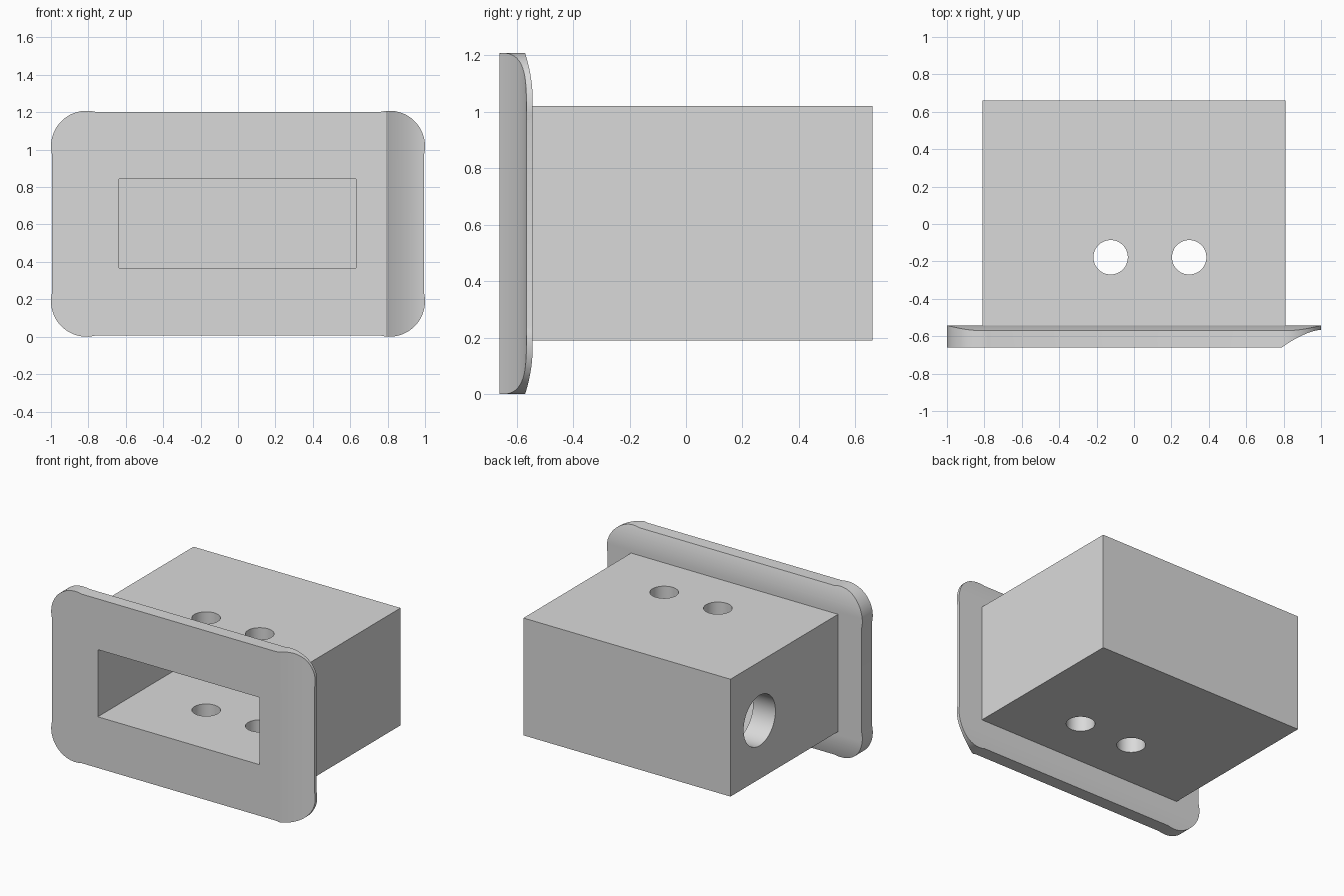
import bpy, bmesh, math
from mathutils import Vector

cube = bpy.data.objects.get("Cube")
if cube:
    bpy.data.objects.remove(cube, do_unlink=True)

grey = bpy.data.materials.new("light_grey")
grey.use_nodes = True
colour = (0.7, 0.7, 0.7, 1)
grey.diffuse_color = colour
grey.node_tree.nodes["Principled BSDF"].inputs["Base Color"].default_value = colour


def prism(name, points, offset):
    """Extrude a closed loop of 3D points along an offset."""
    bm = bmesh.new()
    face = bm.faces.new([bm.verts.new(p) for p in points])
    result = bmesh.ops.extrude_face_region(bm, geom=[face])
    moved = [g for g in result["geom"] if isinstance(g, bmesh.types.BMVert)]
    bmesh.ops.translate(bm, verts=moved, vec=Vector(offset))
    bmesh.ops.recalc_face_normals(bm, faces=bm.faces)
    mesh = bpy.data.meshes.new(name)
    bm.to_mesh(mesh)
    bm.free()
    mesh.materials.append(grey)
    obj = bpy.data.objects.new(name, mesh)
    bpy.context.collection.objects.link(obj)
    return obj


def block(name, x0, x1, y0, y1, z0, z1):
    base = [(x0, y0, z0), (x1, y0, z0), (x1, y1, z0), (x0, y1, z0)]
    return prism(name, base, (0, 0, z1 - z0))


def combine(target, other, operation):
    """Apply a boolean and discard the helper."""
    mod = target.modifiers.new("shape", "BOOLEAN")
    mod.operation, mod.object, mod.solver = operation, other, "EXACT"
    bpy.context.view_layer.objects.active = target
    bpy.ops.object.modifier_apply(modifier=mod.name)
    bpy.data.objects.remove(other, do_unlink=True)


FRONT, BACK, MID = -0.66, -0.543, 0.604

# Face plate outline: corner arcs stand slightly proud of the straight edges
quarter = []
radius, cx, cz = 0.19, 0.81, 0.414
start = math.asin(-0.034 / radius) + math.radians(10)
inset = math.acos(0.184 / radius)
for i in range(25):
    a = -inset + (math.pi / 2 + 2 * inset) * i / 24
    quarter.append((cx + radius * math.cos(a), cz + radius * math.sin(a)))
half = quarter + [(-x, z) for x, z in reversed(quarter)]
outline = half + [(-x, -z) for x, z in half]
body = prism("face_plate_and_housing", [(x, FRONT, MID + z) for x, z in outline],
             (0, BACK - FRONT, 0))

# Hollow sweep thinning the plate at its left edge
steps = [i / 20 for i in range(21)]
sweep = [(0.79 + 0.215 * t, FRONT + 0.095 * (1 - (1 - t) ** 1.6), -0.1) for t in steps]
sweep += [(1.1, sweep[-1][1], -0.1), (1.1, -0.8, -0.1), (0.79, -0.8, -0.1)]
combine(body, prism("sweep_cutter", sweep, (0, 0, 1.5)), "DIFFERENCE")

# Gentle rounding of the plate's back toward the top and bottom
for side in (1, -1):
    curve = [(-1.1, BACK - 0.027 * t * t, MID + side * (0.436 + 0.168 * t))
             for t in steps]
    curve += [(-1.1, curve[-1][1], MID + side * 0.7), (-1.1, -0.4, MID + side * 0.7),
              (-1.1, -0.4, MID + side * 0.436)]
    combine(body, prism("back_cutter", curve, (2.2, 0, 0)), "DIFFERENCE")

# Rear housing, then its rectangular pocket
combine(body, block("housing", -0.81, 0.81, -0.6, 0.66, 0.19, 1.02), "UNION")
combine(body, block("pocket", -0.635, 0.632, -0.8, 0.52, 0.368, 0.843), "DIFFERENCE")

# Two screw holes through the top and bottom walls
ring = [2 * math.pi * i / 48 for i in range(48)]
for x in (-0.125, 0.295):
    circle = [(x + 0.092 * math.cos(a), -0.178 + 0.092 * math.sin(a), -0.1) for a in ring]
    combine(body, prism("screw_hole", circle, (0, 0, 1.5)), "DIFFERENCE")

# Cable hole in the right wall
circle = [(-1.1, 0.335 + 0.178 * math.cos(a), MID + 0.178 * math.sin(a)) for a in ring]
combine(body, prism("cable_hole", circle, (0.8, 0, 0)), "DIFFERENCE")

# Smooth curved walls while keeping the corners sharp
bpy.ops.object.select_all(action="DESELECT")
body.select_set(True)
bpy.context.view_layer.objects.active = body
bpy.ops.object.shade_smooth_by_angle(angle=math.radians(20))
